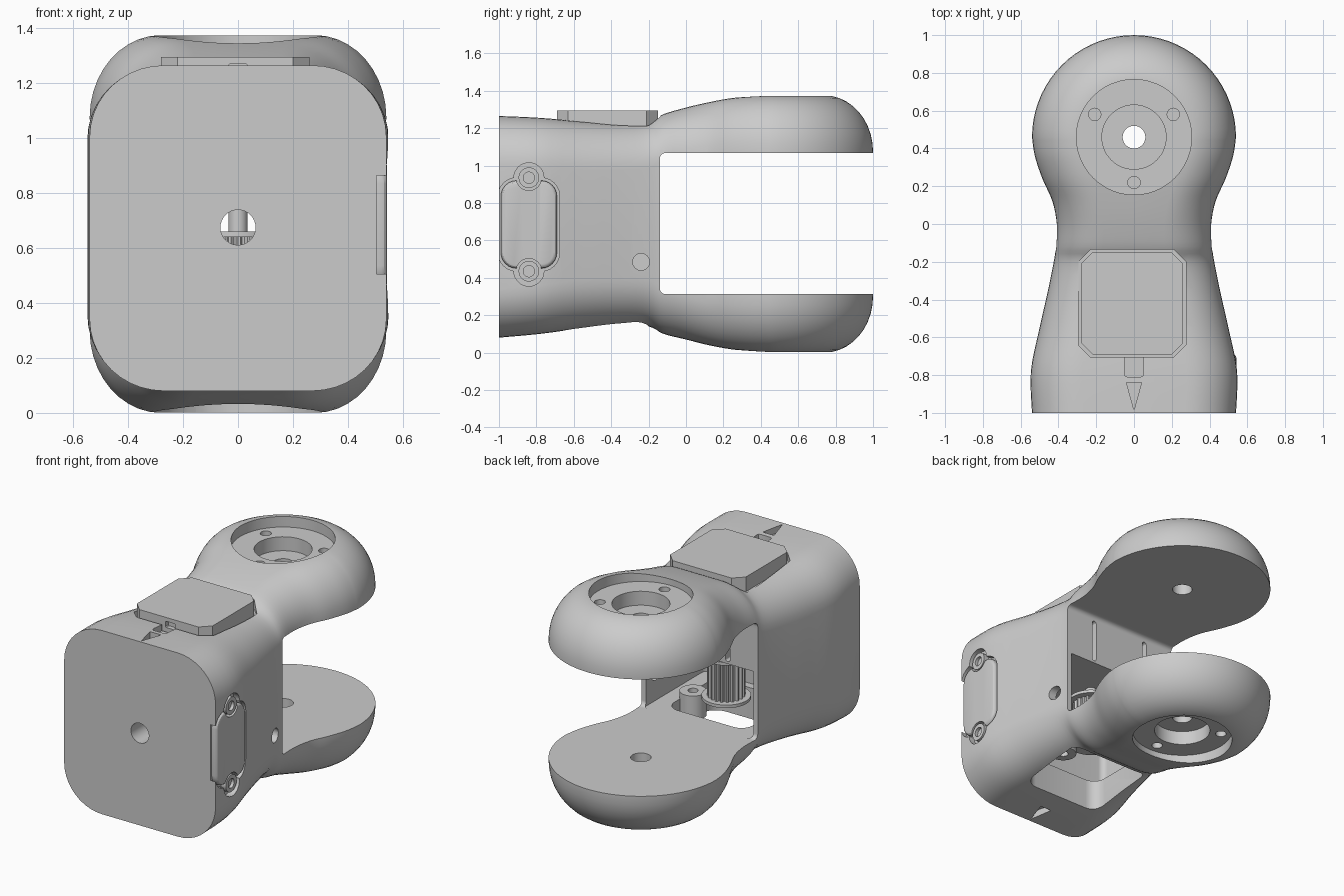
import bpy, bmesh, math
from mathutils import Vector

cube = bpy.data.objects.get("Cube")
if cube:
    bpy.data.objects.remove(cube, do_unlink=True)

grey = bpy.data.materials.new("matte grey")
grey.use_nodes = True
COLOUR = (0.6, 0.6, 0.6, 1)
grey.diffuse_color = COLOUR
grey.node_tree.nodes["Principled BSDF"].inputs["Base Color"].default_value = COLOUR


def finish(name, bm):
    bmesh.ops.remove_doubles(bm, verts=bm.verts, dist=1e-5)
    bmesh.ops.recalc_face_normals(bm, faces=bm.faces)
    mesh = bpy.data.meshes.new(name)
    bm.to_mesh(mesh)
    bm.free()
    mesh.materials.append(grey)
    obj = bpy.data.objects.new(name, mesh)
    bpy.context.collection.objects.link(obj)
    return obj


def rounded(cu, cv, hu, hv, r, n=6):
    """Rounded rectangle outline; n=1 gives chamfered corners."""
    pts = []
    for k, (su, sv) in enumerate([(1, 1), (-1, 1), (-1, -1), (1, -1)]):
        for i in range(n + 1):
            t = (k + i / n) * math.pi / 2
            pts.append((cu + su * (hu - r) + r * math.cos(t),
                        cv + sv * (hv - r) + r * math.sin(t)))
    return pts


def circle(cu, cv, r, n=8):
    return rounded(cu, cv, r, r, r, n)


def prism(name, outline, axis, lo, hi):
    """Extrude a 2D outline along an axis."""
    place = {"x": lambda u, v, t: (t, u, v),
             "y": lambda u, v, t: (u, t, v),
             "z": lambda u, v, t: (u, v, t)}[axis]
    bm = bmesh.new()
    a, b = ([bm.verts.new(place(u, v, t)) for u, v in outline] for t in (lo, hi))
    bm.faces.new(a)
    bm.faces.new(b)
    for i in range(len(a)):
        bm.faces.new((a[i - 1], a[i], b[i], b[i - 1]))
    return finish(name, bm)


def apply(obj, mod):
    bpy.context.view_layer.objects.active = obj
    bpy.ops.object.modifier_apply(modifier=mod.name)


def cut(obj, outline, axis, lo, hi):
    cutter = prism("cutter", outline, axis, lo, hi)
    cutter.hide_render = True
    mod = obj.modifiers.new("cut", "BOOLEAN")
    mod.operation, mod.solver, mod.object = "DIFFERENCE", "EXACT", cutter
    apply(obj, mod)
    bpy.data.objects.remove(cutter, do_unlink=True)


def bevel(obj, width, segments):
    mod = obj.modifiers.new("bevel", "BEVEL")
    mod.width, mod.segments = width, segments
    apply(obj, mod)


# Body stations: y, half width, top, bottom, corner width, corner height
KEYS = [Vector(k) for k in [
    (-1, .54, 1.265, .08, .27, .26), (-.78, .546, 1.255, .10, .27, .26),
    (-.55, .50, 1.235, .13, .26, .26), (-.35, .455, 1.225, .145, .25, .25),
    (-.2, .425, 1.235, .14, .25, .25), (-.12, .414, 1.275, .10, .25, .25),
    (0, .41, 1.31, .07, .25, .26), (.12, .432, 1.338, .04, .25, .27),
    (.24, .485, 1.36, .018, .26, .28), (.36, .525, 1.371, .006, .26, .29),
    (.46, .54, 1.375, 0, .26, .3)]]
PIVOT = KEYS[-1][0]


def stations(steps=4):
    out = []
    for i in range(len(KEYS) - 1):
        p0, p1, p2 = KEYS[max(i - 1, 0)], KEYS[i], KEYS[i + 1]
        p3 = KEYS[min(i + 2, len(KEYS) - 1)]
        for s in range(steps):
            t = s / steps
            out.append(p1 + 0.5 * ((p2 - p0) * t + (2 * p0 - 5 * p1 + 4 * p2 - p3) * t ** 2
                                   + (3 * p1 - p0 - 3 * p2 + p3) * t ** 3))
    return out + [KEYS[-1]]


def half_section(k, n=10):
    """Right half of a section, from top centre to bottom centre."""
    _, w, zt, zb, a, b = k
    arc = [(math.sin(i / n * math.pi / 2), math.cos(i / n * math.pi / 2)) for i in range(n + 1)]
    top = [(w - a + a * s, zt - b + b * c) for s, c in arc]
    low = [(w - a + a * s, zb + b - b * c) for s, c in reversed(arc)]
    return [(0, zt)] + top + low + [(0, zb)]


# Main body: lofted block and neck, closed by a half turn around the pivot
bm = bmesh.new()


def strip(rings):
    rows = [[bm.verts.new(p) for p in ring] for ring in rings]
    for a, b in zip(rows, rows[1:]):
        for i in range(len(a) - 1):
            bm.faces.new((a[i], a[i + 1], b[i + 1], b[i]))


path = stations()
for side in (1, -1):
    strip([[(side * x, k[0], z) for x, z in half_section(k)] for k in path])
end = half_section(KEYS[-1])
strip([[(x * math.cos(t), PIVOT + x * math.sin(t), z) for x, z in end]
       for t in [math.pi * i / 36 for i in range(37)]])
first = half_section(KEYS[0])
cap = [(x, z) for x, z in first] + [(-x, z) for x, z in reversed(first[1:-1])]
bm.faces.new([bm.verts.new((x, KEYS[0][0], z)) for x, z in cap])
bmesh.ops.remove_doubles(bm, verts=bm.verts, dist=1e-5)
bmesh.ops.dissolve_degenerate(bm, dist=1e-5, edges=bm.edges)
body = finish("yoke_body", bm)

# Gap between the arms, drive cavity, floor opening, motor pocket
cut(body, rounded(.93, .69, 1.07, .377, .03), "x", -1, 1)
cut(body, rounded(0, -.43, .385, .32, .04), "z", .31, .74)
cut(body, rounded(0, -.45, .28, .25, .08), "z", -.1, .4)
cut(body, rounded(-.01, -.42, .285, .285, .065, 1), "z", 1.2, 1.5)
cut(body, rounded(0, -.75, .05, .06, .015, 2), "z", 1.21, 1.5)

# Bearing seats with screw holes, on both arms
for face, sign in ((1.375, -1), (0, 1)):
    for r, depth in ((.305, .07), (.17, .16), (.06, .4)):
        ends = sorted((face - sign * .1, face + sign * depth))
        cut(body, circle(0, PIVOT, r, 12), "z", *ends)
    for deg in (30, 150, 270):
        t = math.radians(deg)
        hole = circle(.24 * math.cos(t), PIVOT + .24 * math.sin(t), .033, 4)
        cut(body, hole, "z", *sorted((face, face + sign * .13)))

# Front hole, side hole, wall slots, arrow marks
cut(body, circle(0, .675, .064), "y", -1.1, -.6)
cut(body, circle(-.24, .485, .045), "x", .3, .7)
for x in (-.2, .2):
    cut(body, rounded(x, .895, .016, .14, .015, 3), "y", -.22, -.1)
arrow = [(0, -.985), (.04, -.84), (-.04, -.84)]
cut(body, arrow, "z", 1.22, 1.4)
cut(body, arrow, "z", -.1, .13)

# Side port recess with two ears
PORT_Y, EARS = -.84, (.435, .935)
cut(body, rounded(PORT_Y, .685, .165, .25, .1), "x", .505, .7)
for z in EARS:
    cut(body, circle(PORT_Y, z, .08), "x", .505, .7)

port_cover = prism("left_port_cover", rounded(PORT_Y, .685, .15, .235, .085), "x", .47, .542)
bevel(port_cover, .02, 3)
parts = [body, port_cover]
for label, z in zip(("lower", "upper"), EARS):
    cut(port_cover, circle(PORT_Y, z, .068), "x", .4, .7)
    ring = prism(label + "_port_screw", circle(PORT_Y, z, .055), "x", .49, .54)
    cut(ring, circle(PORT_Y, z, .03), "x", .52, .6)
    parts.append(ring)

# Motor cap on top, with a cable socket at its front
motor_cap = prism("motor_cap", rounded(-.01, -.42, .27, .27, .06, 1), "z", 1.19, 1.295)
cut(motor_cap, rounded(0, 1.25, .035, .02, .005, 1), "y", -.75, -.66)
parts.append(motor_cap)

# Drive pulley hanging inside the cavity
PULLEY_Y, TEETH = -.41, 20
teeth = []
for i in range(TEETH * 4):
    t = 2 * math.pi * i / (TEETH * 4)
    r = .112 if i % 4 < 2 else .098
    teeth.append((r * math.cos(t), PULLEY_Y + r * math.sin(t)))
parts.append(prism("pulley_teeth", teeth, "z", .38, .645))
for label, z in (("lower", .365), ("upper", .64)):
    parts.append(prism(label + "_pulley_flange", circle(0, PULLEY_Y, .145, 10), "z", z, z + .02))
parts.append(prism("motor_shaft", circle(0, PULLEY_Y, .035), "z", .33, .8))

# Tensioner boss on the cavity floor
boss = prism("tensioner_boss", circle(.23, -.4, .08), "z", .2, .355)
cut(boss, circle(.23, -.4, .03), "z", .1, .5)
parts.append(boss)

# Smooth curved skins, keep crisp edges
bpy.ops.object.select_all(action="DESELECT")
for obj in parts:
    obj.select_set(True)
bpy.context.view_layer.objects.active = body
bpy.ops.object.shade_smooth_by_angle(angle=math.radians(30))
